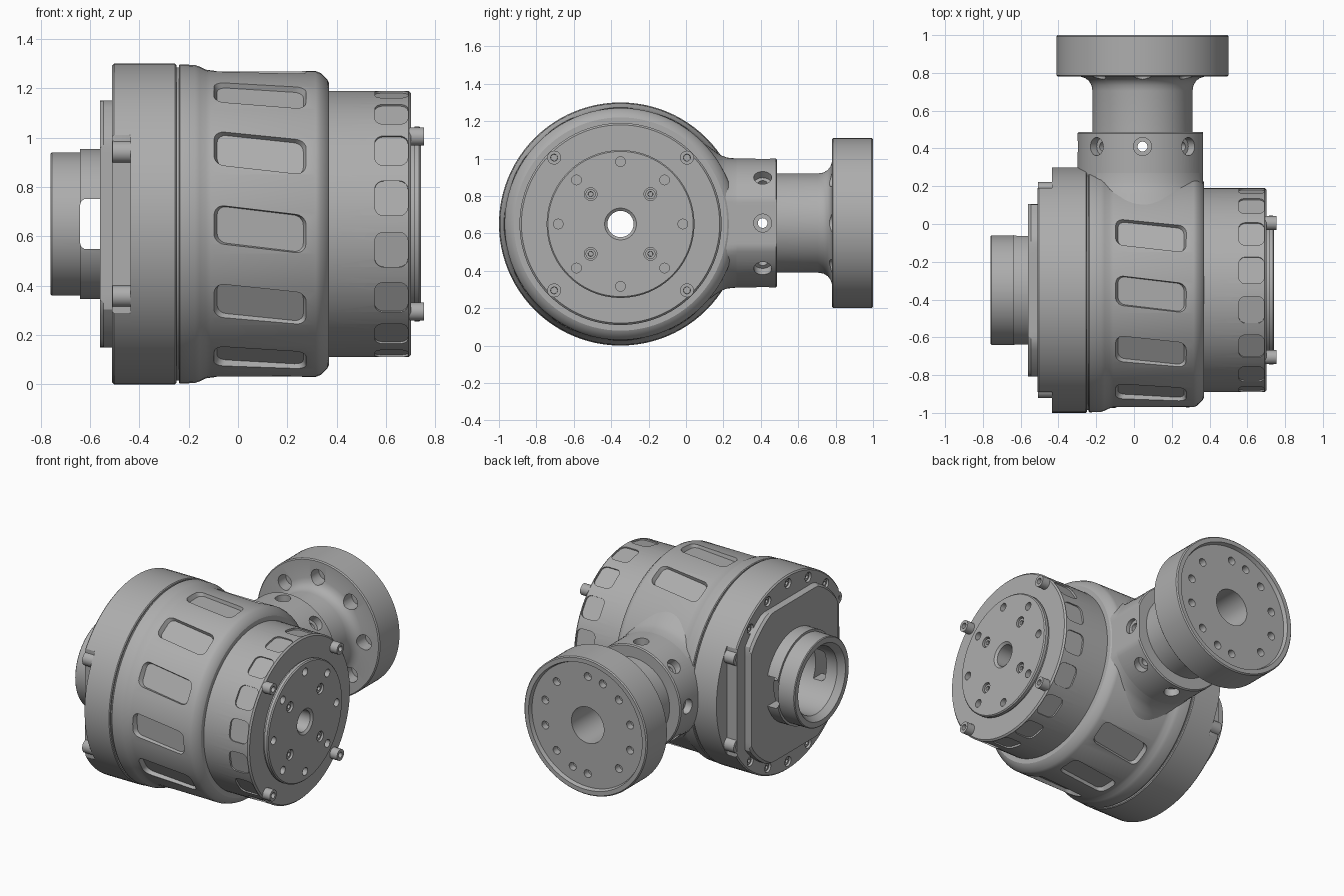
import bpy, bmesh, math
from mathutils import Matrix, Vector

default = bpy.data.objects.get("Cube")
if default:
    bpy.data.objects.remove(default, do_unlink=True)

grey = bpy.data.materials.new("machined_grey")
grey.use_nodes = True
GREY = (0.42, 0.42, 0.42, 1)
grey.diffuse_color = GREY
grey.node_tree.nodes["Principled BSDF"].inputs["Base Color"].default_value = GREY

# Frames whose local z runs along the drum (world x) and the arm (world y)
DRUM = Matrix(((0, 0, 1, 0), (1, 0, 0, -0.35), (0, 1, 0, 0.65), (0, 0, 0, 1)))
ARM = Matrix(((0, 1, 0, 0.045), (0, 0, 1, 0), (1, 0, 0, 0.655), (0, 0, 0, 1)))


def turn(degrees):
    return Matrix.Rotation(math.radians(degrees), 4, 'Z')


def finish(name, bm, frame=Matrix()):
    bmesh.ops.transform(bm, matrix=frame, verts=bm.verts)
    bmesh.ops.recalc_face_normals(bm, faces=bm.faces)
    mesh = bpy.data.meshes.new(name)
    bm.to_mesh(mesh)
    bm.free()
    mesh.materials.append(grey)
    ob = bpy.data.objects.new(name, mesh)
    bpy.context.collection.objects.link(ob)
    return ob


def activate(ob):
    bpy.ops.object.select_all(action='DESELECT')
    ob.select_set(True)
    bpy.context.view_layer.objects.active = ob


def smooth(ob):
    activate(ob)
    bpy.ops.object.shade_smooth_by_angle(angle=math.radians(28))


def lathe(name, frame, profile, flats=None, n=96):
    """Revolve a closed (axial, radius) profile; flats limits local x or y."""
    bm = bmesh.new()
    rings = []
    for i in range(n):
        a = 2 * math.pi * i / n
        rings.append([bm.verts.new((r * math.cos(a), r * math.sin(a), z)) for z, r in profile])
    for i in range(n):
        p, q = rings[i], rings[(i + 1) % n]
        for j in range(len(profile)):
            k = (j + 1) % len(profile)
            if profile[j][1] or profile[k][1]:
                bm.faces.new((p[j], q[j], q[k], p[k]))
    for axis, (low, high) in (flats or {}).items():
        for v in bm.verts:
            v.co[axis] = min(max(v.co[axis], low), high)
    bmesh.ops.remove_doubles(bm, verts=bm.verts, dist=1e-5)
    return finish(name, bm, frame)


def rod(bm, matrix, z0, z1, r, n=24):
    place = matrix @ Matrix.Translation((0, 0, (z0 + z1) / 2))
    return bmesh.ops.create_cone(bm, cap_ends=True, segments=n, radius1=r, radius2=r,
                                 depth=abs(z1 - z0), matrix=place)["verts"]


def ring_of_rods(bm, angles, dist, z0, z1, r):
    for a in angles:
        rod(bm, turn(a) @ Matrix.Translation((dist, 0, 0)), z0, z1, r)


def screws(name, frame, angles, dist, z0, z1, r):
    """Socket-head screws whose heads end at z1."""
    bm = bmesh.new()
    ring_of_rods(bm, angles, dist, z0, z1, r)
    bm.normal_update()
    out = Vector((0, 0, 1 if z1 > z0 else -1))
    tops = [f for f in bm.faces if f.normal.dot(out) > 0.9]
    bmesh.ops.inset_individual(bm, faces=tops, thickness=r * 0.5)
    bmesh.ops.inset_individual(bm, faces=tops, thickness=0.001, depth=-abs(z1 - z0) * 0.5)
    smooth(finish(name, bm, frame))


def pocket(bm, matrix, half_z, half_t, corner, skew, levels):
    """Rounded slot facing local x; levels are (radius, scale) pairs."""
    outline = []
    for i, (sz, st) in enumerate(((1, 1), (-1, 1), (-1, -1), (1, -1))):
        for k in range(6):
            a = math.radians(90 * i + 18 * k)
            z = sz * (half_z - corner) + corner * math.cos(a)
            outline.append((z, st * (half_t - corner) + corner * math.sin(a) + skew * z))
    rows = []
    for radius, s in levels:
        rows.append([bm.verts.new(matrix @ Vector((radius, t * s, z * s))) for z, t in outline])
    bm.faces.new(rows[0])
    bm.faces.new(rows[1])
    for i in range(len(outline)):
        k = (i + 1) % len(outline)
        bm.faces.new((rows[0][i], rows[0][k], rows[1][k], rows[1][i]))


def cut(ob, bm, frame):
    cutter = finish("cutter", bm, frame)
    cutter.hide_render = True
    activate(ob)
    mod = ob.modifiers.new("cut", 'BOOLEAN')
    mod.operation = 'DIFFERENCE'
    mod.solver = 'EXACT'
    mod.use_self = True
    mod.object = cutter
    bpy.ops.object.modifier_apply(modifier=mod.name)
    bpy.data.objects.remove(cutter, do_unlink=True)


# Main drum with skewed pockets, leaving the arm side plain
drum = lathe("drum_housing", DRUM, [
    (-0.25, 0.07), (-0.25, 0.635), (-0.24, 0.635), (-0.24, 0.643), (-0.235, 0.647),
    (-0.175, 0.645), (-0.155, 0.638), (-0.13, 0.626), (-0.11, 0.623), (0.315, 0.62),
    (0.335, 0.612), (0.362, 0.585), (0.37, 0.57), (0.37, 0.07)])
bm = bmesh.new()
for a in range(62, 303, 30):
    pocket(bm, turn(a) @ Matrix.Translation((0, 0, 0.09)), 0.19, 0.08, 0.04, 0.12,
           ((0.594, 0.92), (0.66, 1.08)))
cut(drum, bm, DRUM)
smooth(drum)

# Narrow end with a band of shallow windows
neck = lathe("end_neck", DRUM, [
    (0.36, 0.07), (0.36, 0.54), (0.692, 0.54), (0.702, 0.53), (0.702, 0.07)])
bm = bmesh.new()
for i in range(16):
    pocket(bm, turn(11.25 + 22.5 * i) @ Matrix.Translation((0, 0, 0.622)), 0.067, 0.072,
           0.035, 0, ((0.527, 1), (0.57, 1)))
cut(neck, bm, DRUM)
smooth(neck)

# Output cap with bolt circle
diagonals = (45, 135, 225, 315)
cap = lathe("output_cap", DRUM, [
    (0.69, 0.07), (0.69, 0.385), (0.715, 0.385), (0.715, 0.395), (0.735, 0.395),
    (0.742, 0.388), (0.742, 0.085), (0.73, 0.07)])
bm = bmesh.new()
ring_of_rods(bm, range(0, 360, 45), 0.333, 0.705, 0.76, 0.026)
ring_of_rods(bm, diagonals, 0.226, 0.71, 0.76, 0.034)
cut(cap, bm, DRUM)
smooth(cap)
screws("cap_inner_screws", DRUM, diagonals, 0.226, 0.70, 0.732, 0.027)
screws("cap_outer_screws", DRUM, diagonals, 0.502, 0.69, 0.755, 0.037)

# Large flange with two flats, corner bosses and rim screws
smooth(lathe("flange_ring", DRUM, [
    (-0.435, 0.07), (-0.435, 0.65), (-0.255, 0.65), (-0.25, 0.645), (-0.25, 0.07)]))
face = lathe("flange_face", DRUM, [
    (-0.51, 0.22), (-0.51, 0.642), (-0.502, 0.65), (-0.43, 0.65), (-0.43, 0.22)],
    flats={0: (-0.54, 0.54)})
rim = [s * a for s in (1, -1) for a in (48, 69, 90, 111, 132)]
bm = bmesh.new()
ring_of_rods(bm, rim, 0.595, -0.53, -0.48, 0.032)
cut(face, bm, DRUM)
smooth(face)
screws("rim_screws", DRUM, rim, 0.595, -0.47, -0.5, 0.024)
screws("corner_bosses", DRUM, (29, 151, 209, 331), 0.603, -0.42, -0.508, 0.045)

# Octagonal cover plate and hollow slotted shaft
smooth(lathe("cover_plate", DRUM, [
    (-0.56, 0.22), (-0.56, 0.555), (-0.545, 0.57), (-0.505, 0.57), (-0.505, 0.22)],
    flats={0: (-0.457, 0.457), 1: (-0.5, 0.5)}))
shaft = lathe("hollow_shaft", DRUM, [
    (-0.76, 0.25), (-0.76, 0.285), (-0.755, 0.29), (-0.64, 0.29), (-0.64, 0.305),
    (-0.555, 0.305), (-0.555, 0.22), (-0.72, 0.22)], flats={0: (-0.292, 0.292)})
bm = bmesh.new()
pocket(bm, Matrix.Translation((0, 0, -0.59)), 0.05, 0.102, 0.025, 0, ((-0.5, 1), (0.5, 1)))
cut(shaft, bm, DRUM)
smooth(shaft)

# Side arm: flared root and drilled collar
smooth(lathe("arm_root", ARM, [
    (-0.05, 0), (-0.05, 0.46), (0.08, 0.435), (0.12, 0.41), (0.16, 0.38), (0.19, 0.361),
    (0.22, 0.35), (0.27, 0.345), (0.27, 0)], flats={1: (-0.25, 0.32)}))
collar = lathe("arm_collar", ARM, [
    (0.2, 0), (0.2, 0.345), (0.48, 0.345), (0.487, 0.338), (0.487, 0)],
    flats={1: (-0.345, 0.32)})
bm = bmesh.new()
for a in range(0, 360, 45):
    radial = Matrix.Translation((0, 0, 0.41)) @ turn(a) @ Matrix.Rotation(math.pi / 2, 4, 'Y')
    rod(bm, radial, 0.295, 0.4, 0.048)
    if a < 180:
        rod(bm, radial, -0.4, 0.4, 0.026)
cut(collar, bm, ARM)
smooth(collar)

# Mounting flange at the end of the arm
mount = lathe("mounting_flange", ARM, [
    (0.475, 0), (0.475, 0.265), (0.705, 0.265), (0.735, 0.27), (0.758, 0.284),
    (0.772, 0.303), (0.78, 0.33), (0.78, 0.448), (0.787, 0.455), (0.993, 0.455),
    (1.0, 0.448), (1.0, 0.42), (0.975, 0.412), (0.975, 0.12), (0.7, 0.12), (0.7, 0)])
bm = bmesh.new()
ring_of_rods(bm, range(0, 360, 45), 0.345, 0.72, 0.86, 0.05)
bolt_angles = [a - 90 + half for half in (0, 180) for a in (15, 45, 70, 90, 135, 165)]
ring_of_rods(bm, bolt_angles, 0.325, 0.93, 1.02, 0.026)
cut(mount, bm, ARM)
smooth(mount)
